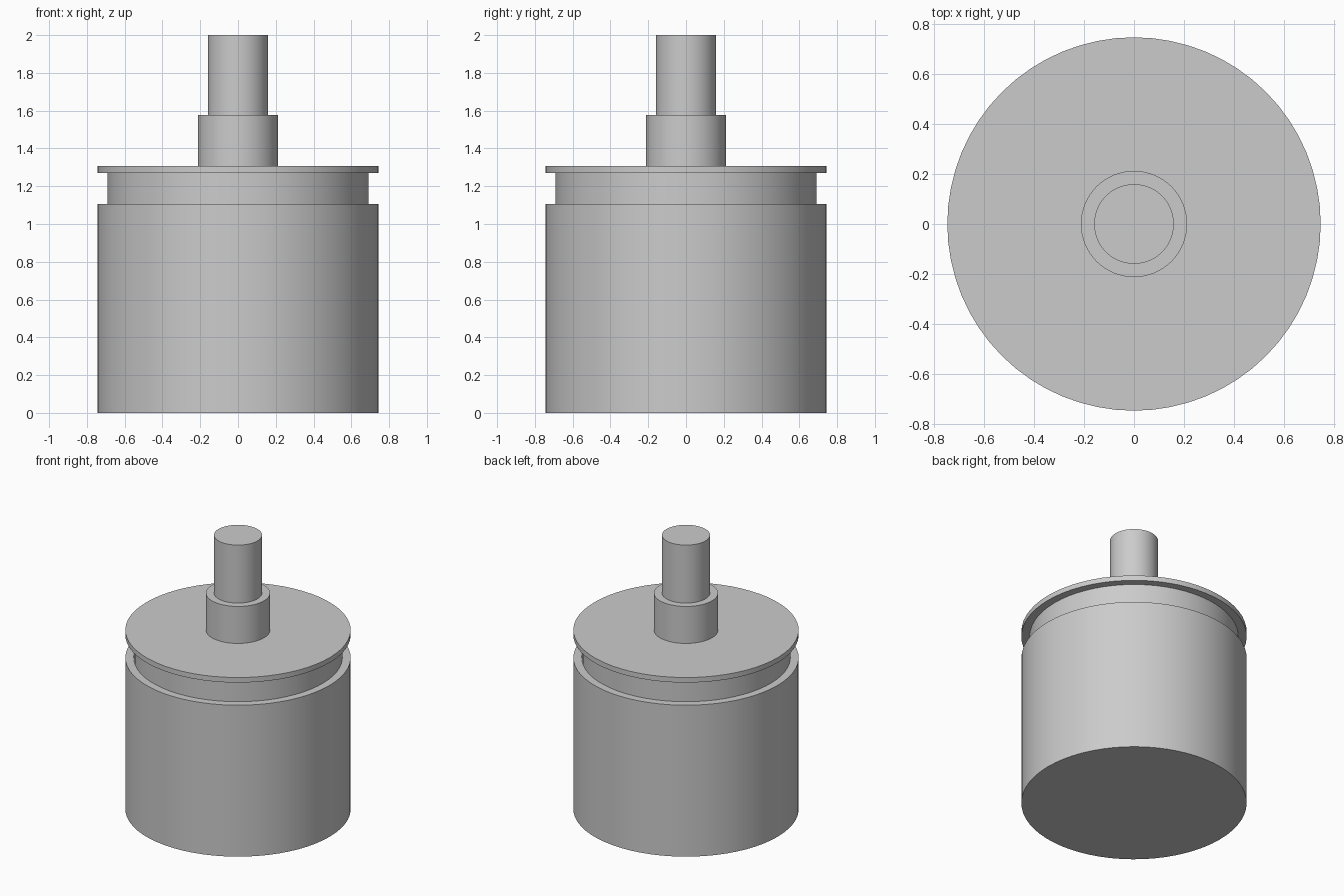
import bpy
import math

cube = bpy.data.objects.get("Cube")
if cube:
    bpy.data.objects.remove(cube, do_unlink=True)

# Single grey finish
grey = bpy.data.materials.new("light_grey")
grey.use_nodes = True
colour = (0.6, 0.6, 0.6, 1.0)
grey.diffuse_color = colour
grey.node_tree.nodes["Principled BSDF"].inputs["Base Color"].default_value = colour


def cylinder(name, radius, bottom, top):
    """Upright smooth cylinder spanning two heights."""
    bpy.ops.mesh.primitive_cylinder_add(
        vertices=64, radius=radius, depth=top - bottom,
        location=(0, 0, (bottom + top) / 2))
    part = bpy.context.object
    part.name = name
    part.data.materials.append(grey)
    bpy.ops.object.shade_smooth_by_angle(angle=math.radians(30))
    return part


# Stacked parts, from the base up
cylinder("body", 0.745, 0, 1.105)
cylinder("groove_neck", 0.69, 1.105, 1.27)
cylinder("top_flange", 0.745, 1.27, 1.307)
cylinder("shaft_collar", 0.212, 1.307, 1.577)
cylinder("shaft", 0.159, 1.577, 2.0)
